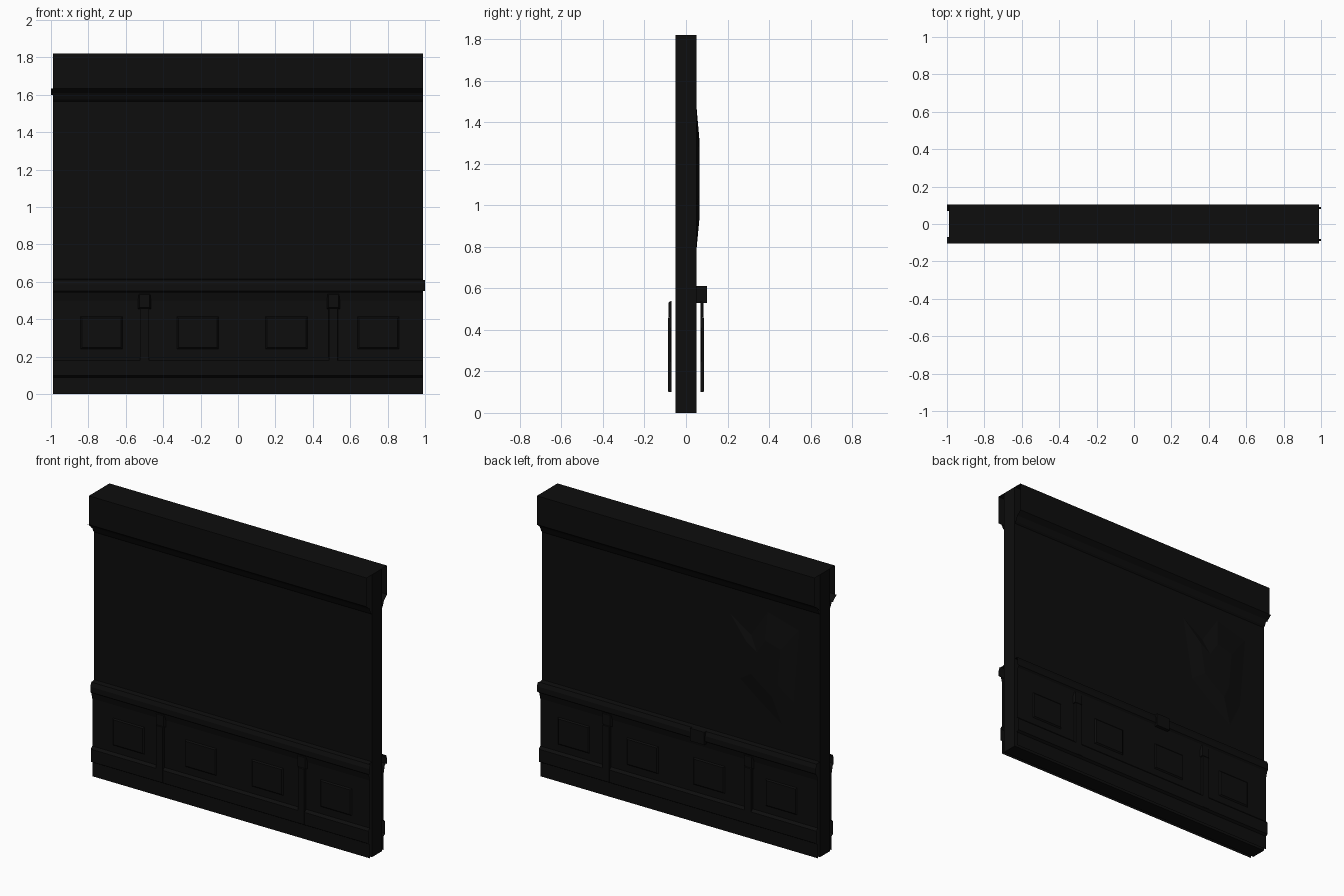
import bpy, bmesh

cube = bpy.data.objects.get("Cube")
if cube:
    bpy.data.objects.remove(cube, do_unlink=True)

black = bpy.data.materials.new("near black")
black.use_nodes = True
COLOUR = (0.004, 0.004, 0.004, 1)
black.diffuse_color = COLOUR
black.node_tree.nodes["Principled BSDF"].inputs["Base Color"].default_value = COLOUR


def finish(name, bm):
    mesh = bpy.data.meshes.new(name)
    bm.to_mesh(mesh)
    bm.free()
    mesh.materials.append(black)
    obj = bpy.data.objects.new(name, mesh)
    bpy.context.collection.objects.link(obj)
    return obj


def block(name, x0, x1, y0, y1, z0, z1):
    bm = bmesh.new()
    bmesh.ops.create_cube(bm, size=1)
    for v in bm.verts:
        v.co = ((x0 + x1) / 2 + v.co.x * (x1 - x0),
                (y0 + y1) / 2 + v.co.y * (y1 - y0),
                (z0 + z1) / 2 + v.co.z * (z1 - z0))
    return finish(name, bm)


def moulding(name, profile, side, x0, x1):
    """Open-ended strip: (depth, height) profile swept along x."""
    bm = bmesh.new()
    rows = [[bm.verts.new((x, side * d, z)) for x in (x0, x1)] for d, z in profile]
    for a, b in zip(rows, rows[1:]):
        loop = (a[0], a[1], b[1], b[0])
        bm.faces.new(loop if side < 0 else loop[::-1])
    return finish(name, bm)


def raised_plate(name, x0, x1, z0, z1, base, top, slope, side):
    """Plate with sloping edges standing proud of the wall."""
    bm = bmesh.new()
    rings = []
    for d, s in ((base, 0), (top, slope)):
        rings.append([bm.verts.new((x, side * d, z)) for x, z in (
            (x0 + s, z0 + s), (x1 - s, z0 + s), (x1 - s, z1 - s), (x0 + s, z1 - s))])
    bm.faces.new(rings[1])
    for i in range(4):
        j = (i + 1) % 4
        bm.faces.new((rings[0][i], rings[0][j], rings[1][j], rings[1][i]))
    bmesh.ops.recalc_face_normals(bm, faces=bm.faces)
    if bm.faces[:][0].normal.y * side < 0:
        bmesh.ops.reverse_faces(bm, faces=bm.faces)
    return finish(name, bm)


# Wall core
HALF = 0.99
block("wall_core", -HALF, HALF, -0.05, 0.05, 0, 1.82)

WAINSCOT = [(0.07, 0), (0.07, 0.09), (0.085, 0.1), (0.085, 0.18), (0.07, 0.195),
            (0.07, 0.5), (0.08, 0.54), (0.09, 0.55), (0.09, 0.585), (0.08, 0.61), (0.05, 0.615)]
CORNICE = [(0.05, 1.565), (0.06, 1.575), (0.07, 1.6), (0.075, 1.61),
           (0.105, 1.635), (0.105, 1.82), (0.05, 1.82)]

for side, label in ((-1, "front"), (1, "back")):
    # Mouldings, with slightly longer beads at the ends
    moulding(label + "_wainscot", WAINSCOT, side, -HALF, HALF)
    moulding(label + "_chair_rail_end", WAINSCOT[7:10], side, HALF, 1.0)
    moulding(label + "_cornice", CORNICE, side, -HALF, HALF)
    moulding(label + "_cornice_end", CORNICE[2:5], side, -1.0, -HALF)

    # Pilaster strips with a small cap
    for x in (-0.5, 0.51):
        raised_plate(label + "_pilaster", x - 0.025, x + 0.025, 0.1, 0.46, 0.07, 0.087, 0.002, side)
        raised_plate(label + "_pilaster_cap", x - 0.035, x + 0.035, 0.455, 0.54, 0.07, 0.084, 0.008, side)

    # Square wainscot panels
    for x in (-0.73, -0.215, 0.26, 0.75):
        raised_plate(label + "_panel", x - 0.112, x + 0.112, 0.24, 0.415, 0.07, 0.077, 0.008, side)

# Broken piece of the back chair rail
block("chair_rail_break", -0.2, -0.1, 0.05, 0.1, 0.53, 0.612)

# Bulging plaster patch on the back
bm = bmesh.new()
outline = [(-0.35, 1.4), (-0.5, 1.3), (-0.62, 1.48), (-0.84, 1.42),
           (-0.8, 0.95), (-0.72, 0.78), (-0.55, 0.9), (-0.42, 1.0)]
CX, CZ = -0.6, 1.12
outer = [bm.verts.new((x, 0.05, z)) for x, z in outline]
inner = [bm.verts.new((CX + (x - CX) * 0.5, 0.066, CZ + (z - CZ) * 0.5)) for x, z in outline]
bm.faces.new(inner)
for i in range(len(outer)):
    j = (i + 1) % len(outer)
    bm.faces.new((outer[i], outer[j], inner[j], inner[i]))
bmesh.ops.recalc_face_normals(bm, faces=bm.faces)
if bm.faces[:][0].normal.y < 0:
    bmesh.ops.reverse_faces(bm, faces=bm.faces)
finish("plaster_patch", bm)
